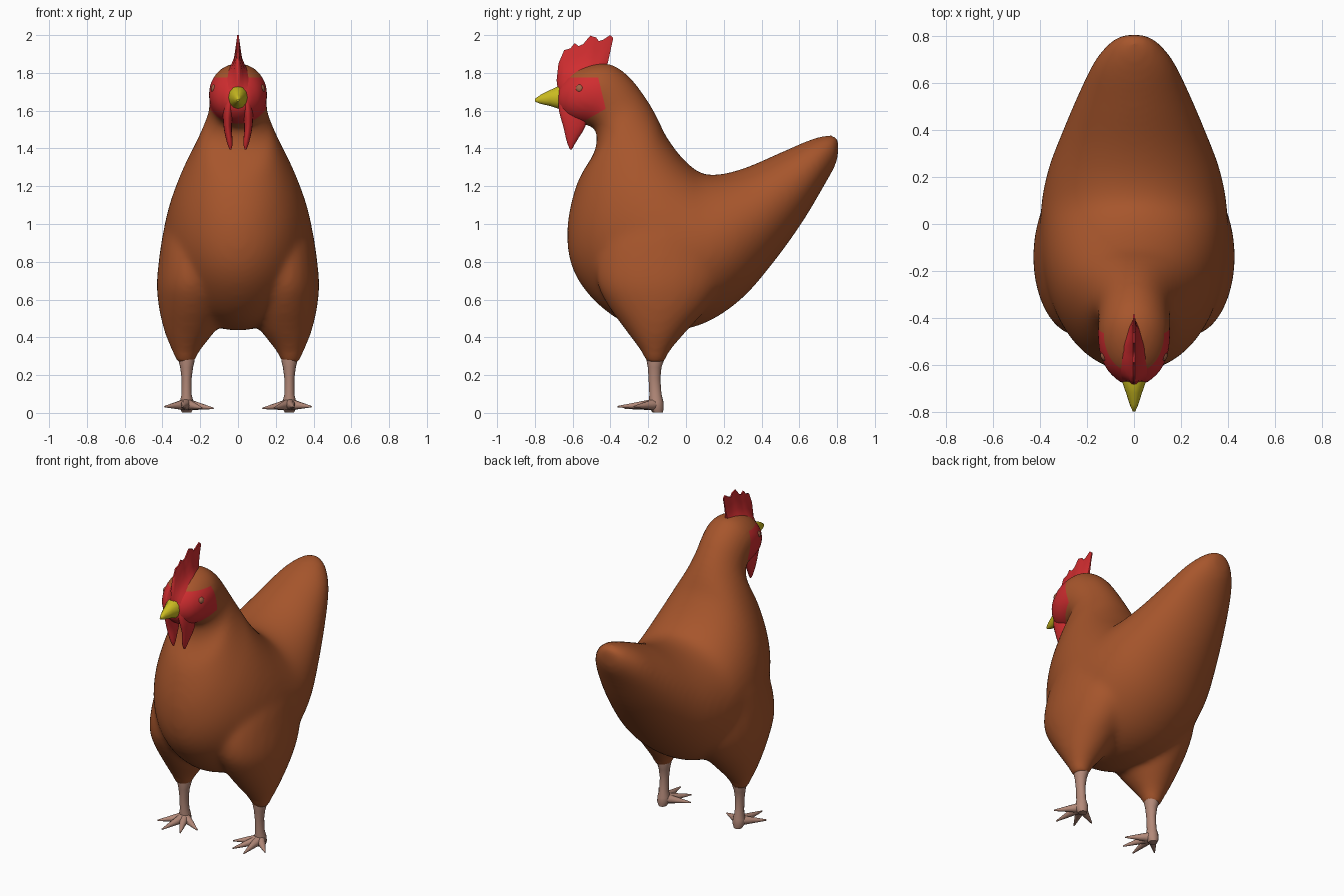
import bpy, bmesh, math
from mathutils import Vector as V

if "Cube" in bpy.data.objects:
    bpy.data.objects.remove(bpy.data.objects["Cube"])


def material(name, rgb):
    m = bpy.data.materials.new(name)
    m.diffuse_color = (*rgb, 1)
    m.use_nodes = True
    m.node_tree.nodes["Principled BSDF"].inputs["Base Color"].default_value = m.diffuse_color
    return m


BROWN = material("brown feathers", (0.385, 0.092, 0.025))
RED = material("red skin", (0.63, 0.026, 0.029))
YELLOW = material("yellow beak", (0.60, 0.50, 0.015))
SKIN = material("pinkish legs", (0.45, 0.25, 0.19))
EYE = material("brown eye", (0.36, 0.12, 0.06))


def ring(c, u, v, n=24):
    c, u, v = V(c), V(u), V(v)
    return [c + u * math.cos(2 * math.pi * i / n) + v * math.sin(2 * math.pi * i / n) for i in range(n)]


def spline(rows, k=4):
    """Smoothly add in-between sections to a list of number tuples."""
    out = []
    for i in range(len(rows) - 1):
        p0, p1, p2, p3 = (rows[min(max(i + d, 0), len(rows) - 1)] for d in (-1, 0, 1, 2))
        for s in range(k):
            t = s / k
            out.append([.5 * (2 * b + (c - a) * t + (2 * a - 5 * b + 4 * c - d) * t * t
                              + (3 * b - a - 3 * c + d) * t ** 3) for a, b, c, d in zip(p0, p1, p2, p3)])
    return out + [list(rows[-1])]


def loft(bm, rings):
    rows = [[bm.verts.new(p) for p in r] for r in rings]
    n = len(rows[0])
    for a, b in zip(rows, rows[1:]):
        for i in range(n):
            j = (i + 1) % n
            bm.faces.new((a[i], a[j], b[j], b[i]))
    bm.faces.new(rows[0])
    bm.faces.new(rows[-1])


def finish(bm, name, *mats, mirror=False, angle=60):
    bmesh.ops.recalc_face_normals(bm, faces=bm.faces)
    me = bpy.data.meshes.new(name)
    bm.to_mesh(me)
    bm.free()
    for m in mats:
        me.materials.append(m)
    ob = bpy.data.objects.new(name, me)
    bpy.context.collection.objects.link(ob)
    if mirror:
        ob.modifiers.new("mirror", "MIRROR").use_mirror_merge = False
    bpy.ops.object.select_all(action='DESELECT')
    ob.select_set(True)
    bpy.context.view_layer.objects.active = ob
    bpy.ops.object.shade_smooth_by_angle(angle=math.radians(angle))
    return ob


# Torso from tail to head: back point (y, z), belly point (y, z), half width
torso = [
    (.808, 1.455, .808, 1.40, .035), (.765, 1.473, .795, 1.32, .095), (.66, 1.447, .73, 1.20, .168),
    (.50, 1.378, .61, 1.0, .236), (.32, 1.30, .45, .78, .308), (.18, 1.263, .29, .60, .365),
    (.08, 1.27, .10, .475, .395), (0, 1.33, -.10, .435, .40), (-.06, 1.40, -.33, .48, .388),
    (-.11, 1.475, -.51, .62, .352), (-.14, 1.54, -.61, .79, .305), (-.165, 1.59, -.627, 1.0, .252),
    (-.20, 1.65, -.575, 1.22, .20), (-.245, 1.715, -.49, 1.37, .164), (-.29, 1.77, -.472, 1.455, .154),
    (-.35, 1.822, -.482, 1.50, .153), (-.42, 1.852, -.515, 1.52, .156), (-.52, 1.842, -.57, 1.53, .149),
    (-.61, 1.80, -.635, 1.555, .117), (-.68, 1.72, -.685, 1.61, .055)]
bm = bmesh.new()
loft(bm, [ring((0, (y0 + y1) / 2, (z0 + z1) / 2), (w, 0, 0), (0, (y0 - y1) / 2, (z0 - z1) / 2), 48)
          for y0, z0, y1, z1, w in spline(torso)])

# Thighs: height, inner x, outer x, front y, rear y
thigh = [(.26, .23, .326, -.212, -.113), (.31, .212, .342, -.23, -.095), (.37, .17, .368, -.27, -.05),
         (.45, .11, .396, -.33, .02), (.56, .07, .42, -.41, .12), (.68, .06, .431, -.47, .19),
         (.82, .06, .418, -.47, .22), (.95, .08, .398, -.42, .21), (1.08, .10, .362, -.34, .14),
         (1.18, .14, .30, -.25, .02)]
for s in (-1, 1):
    loft(bm, [ring((s * (a + b) / 2, (f + r) / 2, z), ((b - a) / 2, 0, 0), (0, (r - f) / 2, 0))
              for z, a, b, f, r in spline(thigh, 3)])

# Blend torso and thighs into one skin
tmp = finish(bm, "body_base")
tmp.modifiers.clear()
rm = tmp.modifiers.new("remesh", "REMESH")
rm.mode, rm.voxel_size = 'VOXEL', 0.016
sm = tmp.modifiers.new("smooth", "SMOOTH")
sm.factor, sm.iterations = 0.5, 22
skin = bpy.data.meshes.new_from_object(tmp.evaluated_get(bpy.context.evaluated_depsgraph_get()))
bpy.data.objects.remove(tmp)
bm = bmesh.new()
bm.from_mesh(skin)
bpy.data.meshes.remove(skin)

# Red face patch: cut the head along three lines, then colour inside them
cuts = [((-.5, 1.775), (0, 1)), ((-.465, 1.775), (.165, .04)), ((-.425, 1.61), (.06, -.105))]
for (y, z), (ny, nz) in cuts:
    head = [f for f in bm.faces if f.calc_center_median().y < -.36 and f.calc_center_median().z > 1.42]
    geom = head + list({e for f in head for e in f.edges}) + list({v for f in head for v in f.verts})
    bmesh.ops.bisect_plane(bm, geom=geom, dist=1e-5, plane_co=(0, y, z), plane_no=(0, ny, nz))
for f in bm.faces:
    c = f.calc_center_median()
    f.material_index = int(c.z > 1.45 and all((c.y - y) * ny + (c.z - z) * nz < 0
                                              for (y, z), (ny, nz) in cuts))
finish(bm, "body", BROWN, RED, angle=80)

# Comb: base (y, z), top (y, z), half width at base
comb = [(-.675, 1.68, -.685, 1.76, .035), (-.665, 1.72, -.675, 1.85, .05), (-.645, 1.755, -.645, 1.92, .054),
        (-.62, 1.78, -.612, 1.93, .056), (-.595, 1.797, -.59, 1.957, .056), (-.57, 1.81, -.568, 1.942, .055),
        (-.55, 1.818, -.545, 1.952, .053), (-.52, 1.826, -.507, 1.997, .05), (-.50, 1.83, -.475, 1.987, .046),
        (-.48, 1.833, -.462, 1.968, .04), (-.46, 1.833, -.44, 1.975, .034), (-.44, 1.83, -.402, 2.0, .025),
        (-.42, 1.825, -.385, 1.985, .012)]
bm = bmesh.new()
rows = []
for y0, z0, y1, z1, w in comb:
    prof = [(w, -.05), (w * .72, .1), (w * .42, .32), (w * .25, .65), (.004, 1)]
    pts = prof + [(-x, t) for x, t in reversed(prof)]
    rows.append([V((x, y0 + (y1 - y0) * t, z0 + (z1 - z0) * t)) for x, t in pts])
loft(bm, rows)
finish(bm, "comb", RED)

# Beak
bm = bmesh.new()
loft(bm, [ring((0, y, z), (w, 0, 0), (0, 0, h), 12) for y, z, w, h in
          [(-.63, 1.665, .055, .068), (-.675, 1.67, .05, .06), (-.72, 1.667, .034, .042),
           (-.77, 1.66, .018, .024), (-.80, 1.655, .005, .007)]])
finish(bm, "beak", YELLOW)

# Wattles: height, front y, rear y, centre x, half thickness
wattle = [(1.67, -.675, -.57, .04, .03), (1.60, -.675, -.53, .052, .028), (1.52, -.652, -.53, .055, .022),
          (1.46, -.638, -.565, .048, .018), (1.42, -.626, -.59, .042, .013), (1.395, -.614, -.604, .04, .005)]
bm = bmesh.new()
loft(bm, [ring((x, (f + r) / 2, z), (w, 0, 0), (0, (r - f) / 2, 0), 14) for z, f, r, x, w in spline(wattle, 2)])
finish(bm, "wattles", RED, mirror=True)

# Eyes
bm = bmesh.new()
bmesh.ops.create_uvsphere(bm, u_segments=16, v_segments=10, radius=.026)
bmesh.ops.translate(bm, verts=bm.verts, vec=(.117, -.56, 1.715))
finish(bm, "eyes", EYE, mirror=True)

# Legs: height, centre y, radius x, radius y
shank = [(.33, -.163, .04, .045), (.278, -.163, .043, .046), (.24, -.166, .034, .036),
         (.18, -.167, .026, .031), (.10, -.162, .026, .032), (.06, -.158, .036, .038),
         (.03, -.156, .038, .038), (.003, -.15, .025, .028)]
bm = bmesh.new()
loft(bm, [ring((.272, y, z), (rx, 0, 0), (0, ry, 0), 16) for z, y, rx, ry in shank])
# Toes: tip position of each, tapering from the ankle
for tip in [(.388, -.275, .033), (.295, -.362, .033), (.19, -.325, .025), (.13, -.235, .024)]:
    start, end = V((.272, -.16, .045)), V(tip)
    side = (end - start).cross(V((0, 0, 1))).normalized()
    loft(bm, [ring(start.lerp(end, t), side * r, (0, 0, r), 10)
              for t, r in [(0, .034), (.3, .024), (.65, .014), (1, .004)]])
finish(bm, "legs", SKIN, mirror=True)
